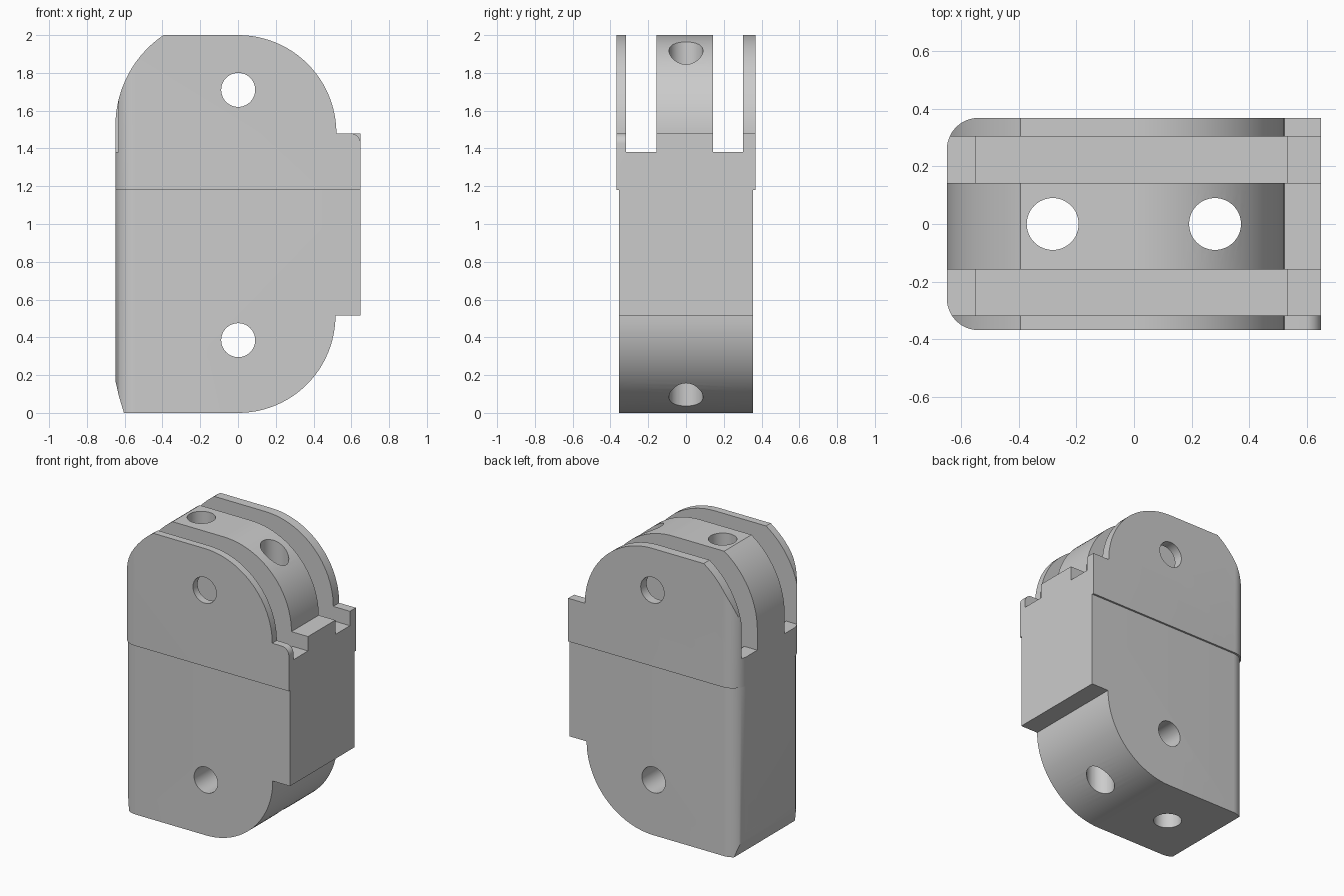
import bpy
import bmesh
from math import cos, sin, pi, radians
from mathutils import Vector

old = bpy.data.objects.get("Cube")
if old:
    bpy.data.objects.remove(old, do_unlink=True)

grey = bpy.data.materials.new("plain grey")
grey.use_nodes = True
grey.diffuse_color = (0.6, 0.6, 0.6, 1)
grey.node_tree.nodes["Principled BSDF"].inputs["Base Color"].default_value = (0.6, 0.6, 0.6, 1)


def arc(cx, cy, r, start, end, n=24):
    angles = [radians(start + (end - start) * i / n) for i in range(n + 1)]
    return [(cx + r * cos(a), cy + r * sin(a)) for a in angles]


def prism(name, points, low, high, axis):
    """Extrude a closed outline along y (outline in x, z) or z (outline in x, y)."""
    bm = bmesh.new()
    verts = [bm.verts.new((u, low, v) if axis == "Y" else (u, v, low)) for u, v in points]
    face = bm.faces.new(verts)
    new = bmesh.ops.extrude_face_region(bm, geom=[face])["geom"]
    step = Vector((0, high - low, 0)) if axis == "Y" else Vector((0, 0, high - low))
    bmesh.ops.translate(bm, vec=step, verts=[g for g in new if isinstance(g, bmesh.types.BMVert)])
    bmesh.ops.recalc_face_normals(bm, faces=bm.faces)
    mesh = bpy.data.meshes.new(name)
    bm.to_mesh(mesh)
    bm.free()
    mesh.materials.append(grey)
    obj = bpy.data.objects.new(name, mesh)
    bpy.context.collection.objects.link(obj)
    return obj


def rect(x0, x1, y0, y1):
    return [(x0, y0), (x1, y0), (x1, y1), (x0, y1)]


def combine(target, tool, operation):
    """Apply a boolean and discard the tool."""
    mod = target.modifiers.new(operation, "BOOLEAN")
    mod.object, mod.operation, mod.solver = tool, operation, "EXACT"
    bpy.context.view_layer.objects.active = target
    bpy.ops.object.modifier_apply(modifier=mod.name)
    bpy.data.objects.remove(tool, do_unlink=True)


# Side outline: round knuckles at both ends, square block between
LEFT, RIGHT = -0.65, 0.648
outline = (
    [(-0.605, 0), (0, 0)]
    + arc(0, 0.515, 0.515, -90, 0)[1:]
    + [(RIGHT, 0.515), (RIGHT, 1.48)]
    + arc(0, 1.48, 0.52, 0, 90)
    + arc(-0.07, 1.52, 0.58, 124.1, 180, 14)
    + [(LEFT, 0.17), (-0.632, 0.09)]
)


def section(name, half, low, high):
    """Outline trimmed by a plan with two rounded vertical edges."""
    r = 0.11
    plan = ([(RIGHT, -half), (RIGHT, half)]
            + arc(LEFT + r, half - r, r, 90, 180, 12)
            + arc(LEFT + r, r - half, r, 180, 270, 12))
    part = prism(name, outline, -0.6, 0.6, "Y")
    combine(part, prism("plan", plan, low, high, "Z"), "INTERSECT")
    return part


# Slimmer lower block joined to the slightly wider fork
body = section("hinge_block", 0.355, -0.1, 1.3)
combine(body, section("fork", 0.368, 1.18, 2.1), "UNION")

# Two slots separating the tongue from the cheeks, each with a recessed floor
for y0, y1 in ((-0.317, -0.157), (0.143, 0.303)):
    combine(body, prism("slot", rect(-1, 1, 1.38, 2.2), y0, y1, "Y"), "DIFFERENCE")
    combine(body, prism("recess", rect(-0.55, 0.53, 1.28, 1.5), y0, y1, "Y"), "DIFFERENCE")

# Pin holes front to back, screw holes top to bottom
for z in (0.385, 1.71):
    combine(body, prism("pin_hole", arc(0, z, 0.09, 0, 352.5, 47), -1, 1, "Y"), "DIFFERENCE")
for x in (-0.283, 0.28):
    combine(body, prism("screw_hole", arc(x, 0, 0.09, 0, 352.5, 47), -1, 3, "Z"), "DIFFERENCE")

# Rounded shoulder on the front cheek only
r = 0.055
corner = arc(RIGHT - r, 1.48 - r, r, 0, 90, 8) + [(RIGHT - r, 1.6), (0.8, 1.6), (0.8, 1.48 - r)]
combine(body, prism("shoulder", corner, -0.5, -0.317, "Y"), "DIFFERENCE")

# Centre the finished block and smooth its curves
for v in body.data.vertices:
    v.co.x += -(LEFT + RIGHT) / 2
bpy.ops.object.select_all(action="DESELECT")
body.select_set(True)
bpy.context.view_layer.objects.active = body
bpy.ops.object.shade_smooth_by_angle(angle=pi / 6)
